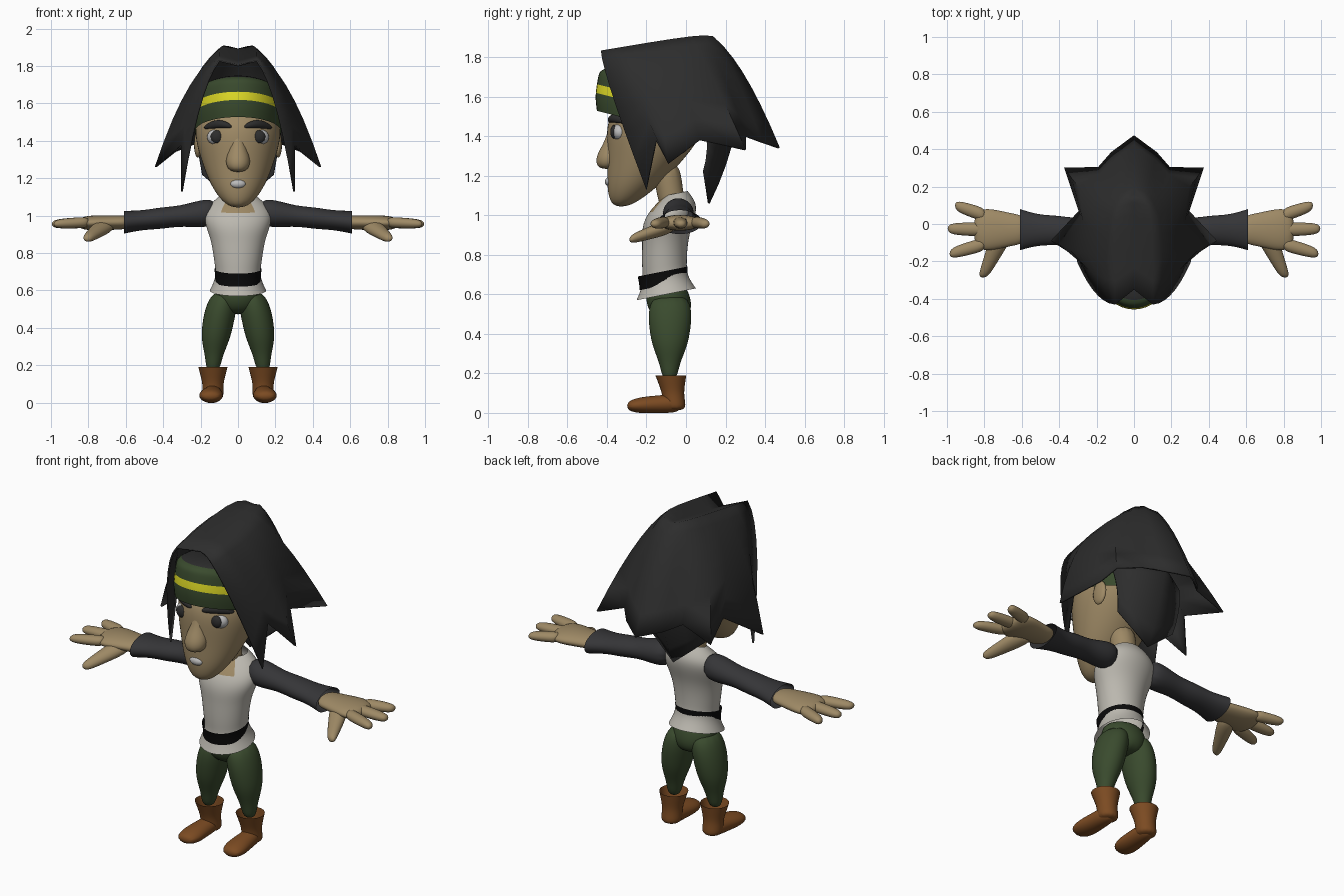
import bpy, bmesh, math
from mathutils import Vector

cube = bpy.data.objects.get("Cube")
if cube:
    bpy.data.objects.remove(cube)


def material(name, *colour):
    made = bpy.data.materials.new(name)
    made.use_nodes = True
    made.diffuse_color = (*colour, 1)
    for node in made.node_tree.nodes:
        if node.type == 'BSDF_PRINCIPLED':
            node.inputs["Base Color"].default_value = (*colour, 1)
            node.inputs["Roughness"].default_value = .8
    return made


skin = material("skin tan", .34, .25, .13)
hair = material("hair charcoal", .026, .026, .026)
sleeve_grey = material("sleeve grey", .036, .036, .039)
shirt_white = material("shirt off white", .5, .48, .43)
green = material("cloth green", .042, .07, .027)
yellow = material("stripe yellow", .75, .72, .02)
black = material("belt black", .003, .003, .003)
leather = material("boot brown", .2, .07, .016)
eye_white = material("eye white", .5, .5, .5)


def finish(name, bm, materials, mirror=False, smooth_levels=0, rule=None, thickness=0):
    """Turn a bmesh into a smooth shaded object with its modifiers."""
    bmesh.ops.remove_doubles(bm, verts=bm.verts, dist=.001)
    bmesh.ops.recalc_face_normals(bm, faces=bm.faces)
    for face in bm.faces:
        face.smooth = True
        if rule:
            face.material_index = rule(face.calc_center_median())
    mesh = bpy.data.meshes.new(name)
    bm.to_mesh(mesh)
    bm.free()
    for entry in materials:
        mesh.materials.append(entry)
    part = bpy.data.objects.new(name, mesh)
    bpy.context.collection.objects.link(part)
    if mirror:
        part.modifiers.new("Mirror", 'MIRROR')
    if thickness:
        solidify = part.modifiers.new("Solidify", 'SOLIDIFY')
        solidify.thickness = thickness
        solidify.offset = 0
    if smooth_levels:
        subsurf = part.modifiers.new("Subsurf", 'SUBSURF')
        subsurf.levels = subsurf.render_levels = smooth_levels
    return part


def tube(name, start, end, radii, *materials, ratio=(1, 1), bow=(0, 0, 0), tilt=0,
         mirror=False, open_start=False, open_end=False, sides=12, rule=None):
    """Evenly spaced elliptical rings from start to end, squared to the main axis.
    Ratio gives depth over width at both ends, bow bends the middle sideways."""
    bm = bmesh.new()
    start, end, bow = Vector(start), Vector(end), Vector(bow)
    span = [abs(length) for length in end - start]
    along = span.index(max(span))
    across, deep = [axis for axis in range(3) if axis != along]
    # Rings grow a little because subdivision draws them inward
    grow = 3 / (2 + math.cos(math.tau / sides))
    rings = []
    for step, radius in enumerate(radii):
        t = step / (len(radii) - 1)
        centre = start.lerp(end, t) + bow * math.sin(math.pi * t)
        depth = ratio[0] + (ratio[1] - ratio[0]) * t
        ring = []
        for side in range(sides):
            angle = math.tau * (side + .5) / sides
            point = centre.copy()
            offset = radius * grow * depth * math.sin(angle)
            point[across] += radius * grow * math.cos(angle)
            point[deep] += offset
            point[along] += tilt * offset
            ring.append(bm.verts.new(point))
        rings.append(ring)
    for lower, upper in zip(rings, rings[1:]):
        for side in range(sides):
            after = (side + 1) % sides
            bm.faces.new((lower[side], lower[after], upper[after], upper[side]))
    if not open_start:
        bm.faces.new(rings[0])
    if not open_end:
        bm.faces.new(rings[-1])
    return finish(name, bm, materials, mirror, 2, rule)


def ball(name, centre, size, colour, mirror=False):
    bm = bmesh.new()
    bmesh.ops.create_uvsphere(bm, u_segments=16, v_segments=10, radius=1)
    bmesh.ops.scale(bm, vec=size, verts=bm.verts)
    bmesh.ops.translate(bm, vec=centre, verts=bm.verts)
    return finish(name, bm, [colour], mirror)


def lock_sheet(name, columns, rows=7):
    """Mirrored hair sheet; each column runs from a parting over a root and bend to a tip."""
    bm = bmesh.new()
    grid = []
    for parting, root, bend, tip in columns:
        line = [parting]
        for row in range(rows + 1):
            t = row / rows
            line.append(root.lerp(bend, t).lerp(bend.lerp(tip, t), t))
        grid.append([bm.verts.new(point) for point in line])
    for left, right in zip(grid, grid[1:]):
        for row in range(rows + 1):
            bm.faces.new((left[row], left[row + 1], right[row + 1], right[row]))
    part = finish(name, bm, [hair], mirror=True, thickness=.01)
    bpy.ops.object.select_all(action='DESELECT')
    part.select_set(True)
    bpy.context.view_layer.objects.active = part
    bpy.ops.object.shade_smooth_by_angle(angle=math.radians(75))


# Head, neck and face
tube("head", (0, -.33, 1.04), (0, -.12, 1.6), (.05, .12, .16, .19, .215, .23, .22, .15), skin,
     ratio=(.9, 1.15), bow=(0, .035, 0))
tube("neck", (0, -.06, 1), (0, -.11, 1.28), (.07, .065, .08), skin)
tube("nose", (0, -.35, 1.49), (0, -.4, 1.23), (.025, .032, .042, .072, .05), skin, sides=8)
ball("ear", (.215, -.03, 1.38), (.02, .05, .07), skin, mirror=True)
ball("lips", (0, -.375, 1.168), (.06, .022, .04), skin)
ball("teeth", (0, -.388, 1.17), (.042, .022, .024), eye_white)
ball("eyeball", (.112, -.335, 1.42), (.054, .04, .044), eye_white, mirror=True)
ball("iris", (.113, -.363, 1.422), (.034, .02, .035), hair, mirror=True)
tube("eyebrow", (.03, -.385, 1.475), (.185, -.29, 1.47), (.01, .022, .022, .01), hair,
     bow=(0, -.025, .02), mirror=True, sides=6)


# Headband with a stripe on its middle level, closed by a scalp
def band_colour(centre):
    level = int((centre.z + (centre.y + .14) / 4 - 1.45) / .045)
    return 1 if level == 2 else 2 if level > 4 else 0


tube("headband", (0, -.14, 1.45), (0, -.14, 1.72), (.23, .235, .235, .23, .225, .215, .1),
     green, yellow, hair, ratio=(1.35, 1.35), tilt=-.25, open_start=True, rule=band_colour)

# Hair locks from brow to back, hanging from a ridge beside the parting
lock_tips = [(.3, -.2, 1.13), (.3, -.15, 1.38), (.44, -.09, 1.26), (.29, .07, 1.38),
             (.37, .3, 1.33), (.19, .3, 1.4), (.12, .38, 1.37), (0, .47, 1.34)]
locks = []
for number, tip in enumerate(lock_tips):
    k = number / (len(lock_tips) - 1)
    y = -.43 + .58 * math.sin(math.pi / 2 * k)
    root = Vector((.1 * (1 - k ** 4), y, 1.9 + y / 6 - .04 * k ** 4))
    parting = Vector((0, y + .08 * (1 - k), root.z - .025 * (1 - k ** 4)))
    bend = Vector((.28 * math.sin(math.pi * (.26 + .74 * k)),
                   y + (.05 + .4 * k) * (tip[1] - y), root.z - .12))
    locks.append((parting, root, bend, Vector(tip)))
lock_sheet("hair_shell", locks)

# Pointed hair at the nape
nape = []
for k in (0, .5, 1):
    root = Vector((.23 * (1 - k), .1 + .15 * k, 1.45))
    tip = Vector((.19 * (1 - k), .09 + .025 * k, 1.22 - .16 * k))
    nape.append((root + Vector((0, 0, .05)), root, root.lerp(tip, .5) + Vector((0, .03, 0)), tip))
lock_sheet("nape_hair", nape, rows=4)


# Shirt with an open collar, and belt
def collar(centre):
    return int(centre.z > 1.03 and centre.y < -.08 and abs(centre.x) < .06)


tube("shirt", (0, -.1, .6), (0, -.05, 1.11), (.15, .115, .125, .135, .15, .18, .18, .09),
     shirt_white, skin, ratio=(1, .65), bow=(0, -.03, 0), tilt=.2, sides=16,
     open_start=True, open_end=True, rule=collar)
tube("belt", (0, -.111, .645), (0, -.118, .715), (.124, .122, .126), black,
     tilt=.2, open_start=True, open_end=True)

# Arms and hands
tube("sleeve", (.11, -.04, 1.02), (.61, -.03, .965), (.075, .08, .065, .08, .08, .11),
     sleeve_grey, ratio=(1, .55), mirror=True, open_end=True)
tube("palm", (.57, -.03, .965), (.86, -.03, .96), (.07, .085, .1, .115, .095), skin,
     ratio=(.5, .3), mirror=True)
for label, base, tip, reach in (("outer", .045, .1, .96), ("middle", -.03, -.025, 1),
                                ("inner", -.105, -.16, .99)):
    tube(label + "_finger", (.79, base, .965), (reach, tip, .955), (.035, .036, .034, .025), skin,
         ratio=(.8, .8), mirror=True, sides=8)
tube("thumb", (.7, -.05, .955), (.81, -.29, .875), (.05, .055, .045, .036, .024), skin,
     ratio=(.65, .85), mirror=True, sides=8)

# Trousers
tube("hips", (0, -.1, .66), (0, -.075, .47), (.105, .125, .125, .08), green, ratio=(.85, .95))
tube("leg", (.07, -.08, .6), (.135, -.083, .16), (.062, .084, .084, .076, .045, .035), green,
     ratio=(1.4, 1), bow=(.012, 0, 0), mirror=True)

# Boots
tube("boot_shaft", (.134, -.077, .19), (.134, -.055, .01), (.078, .066, .055, .056, .055),
     leather, mirror=True, open_start=True)
tube("boot_foot", (.134, -.02, .05), (.148, -.3, .035), (.04, .052, .056, .062, .064, .045),
     leather, ratio=(1, .5), mirror=True)
